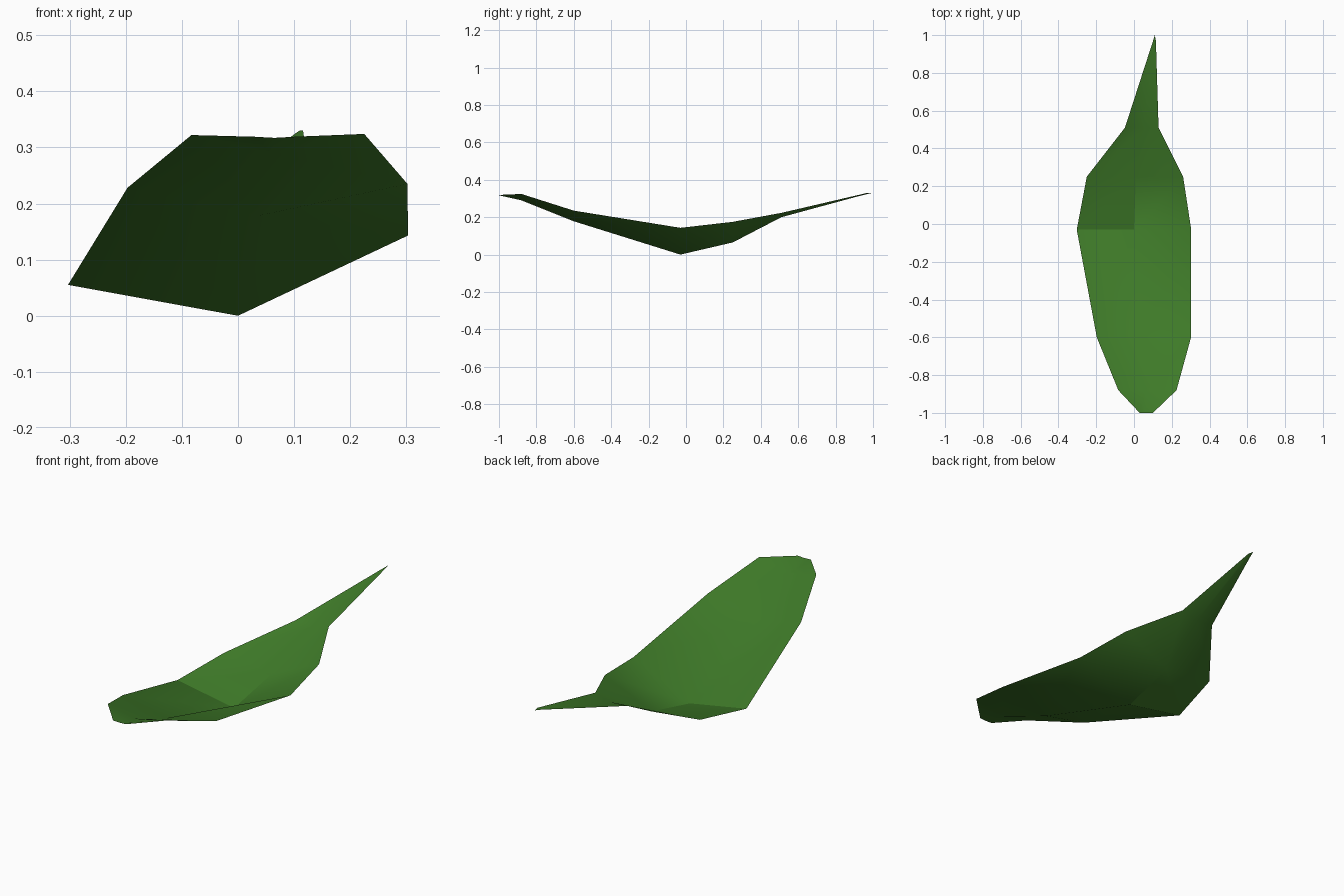
import bpy
import bmesh

cube = bpy.data.objects.get("Cube")
if cube:
    bpy.data.objects.remove(cube, do_unlink=True)


def flat_colour(name, rgb):
    """One plain material, the same in the viewport and in a render."""
    material = bpy.data.materials.new(name)
    material.use_nodes = True
    colour = (*rgb, 1)
    material.diffuse_color = colour
    material.node_tree.nodes["Principled BSDF"].inputs["Base Color"].default_value = colour
    return material


# Cross-sections from the blunt end to the pointed tip:
# y, then x and z of the right rim, the midrib and the left rim
sections = [
    (-1, (.03, .319), (.065, .317), (.10, .319)),
    (-.88, (-.083, .322), (.06, .29), (.225, .324)),
    (-.6, (-.197, .228), (.035, .178), (.302, .235)),
    (-.03, (-.303, .055), (0, 0), (.303, .143)),
    (.25, (-.25, .094), (.01, .065), (.26, .175)),
    (.51, (-.048, .207), (.045, .2), (.13, .223)),
    (.97, (.101, .324), (.108, .325), (.116, .33)),
]

# Leaf blade: a thin sheet lofted through the sections
bm = bmesh.new()
rows = [[bm.verts.new((x, y, z)) for x, z in points] for y, *points in sections]
for near, far in zip(rows, rows[1:]):
    for side in range(2):
        bm.faces.new((near[side], near[side + 1], far[side + 1], far[side]))

# Pointed tip closing the last section
tip = bm.verts.new((.11, 1, .33))
for side in range(2):
    bm.faces.new((rows[-1][side], rows[-1][side + 1], tip))

# Smooth blade, with a crease where it bends beside the midrib
for face in bm.faces:
    face.smooth = True
bend, behind = rows[3], rows[4]
for pair in ((bend[0], bend[1]), (bend[1], behind[1])):
    bm.edges.get(pair).smooth = False

mesh = bpy.data.meshes.new("leaf_blade")
bm.to_mesh(mesh)
bm.free()
mesh.materials.append(flat_colour("leaf green", (.05, .2, .022)))
leaf = bpy.data.objects.new("leaf_blade", mesh)
bpy.context.collection.objects.link(leaf)
